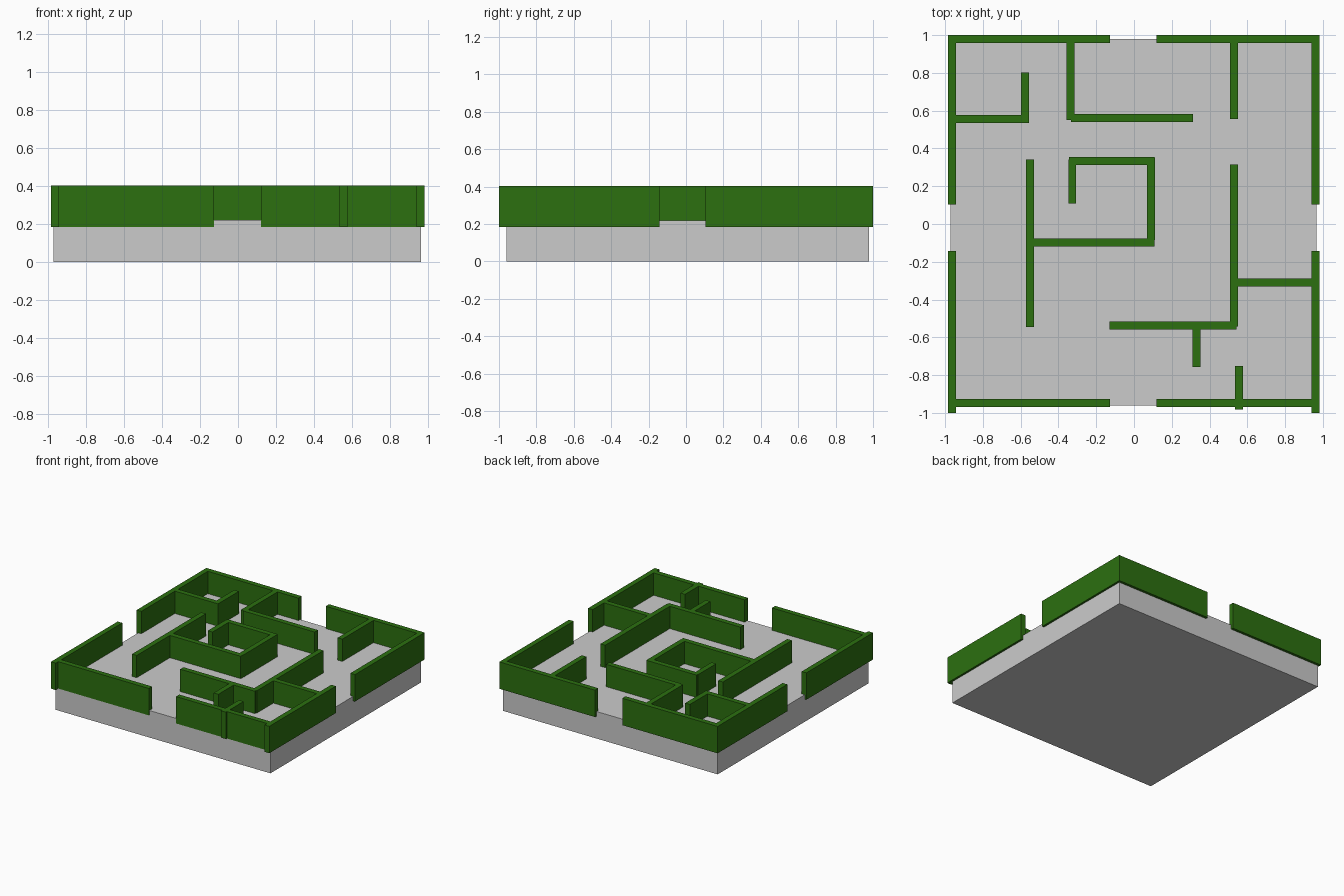
import bpy

if "Cube" in bpy.data.objects:
    bpy.data.objects.remove(bpy.data.objects["Cube"])

def box(name, x0, x1, y0, y1, z0, z1, mat=None):
    bpy.ops.mesh.primitive_cube_add(size=1, location=((x0 + x1) / 2, (y0 + y1) / 2, (z0 + z1) / 2))
    ob = bpy.context.object
    ob.name = name
    ob.scale = (x1 - x0, y1 - y0, z1 - z0)
    bpy.ops.object.transform_apply(location=False, rotation=False, scale=True)
    if mat:
        ob.data.materials.append(mat)
    return ob

green = bpy.data.materials.new("hedge_green")
green.diffuse_color = (0.025, 0.16, 0.005, 1)
green.use_nodes = True
green.node_tree.nodes["Principled BSDF"].inputs["Base Color"].default_value = green.diffuse_color

T = 0.021            # half hedge thickness
Z0, Z1 = 0.183, 0.402

def hedge_x(name, y, x0, x1):
    box(name, x0, x1, y - T, y + T, Z0, Z1, green)

def hedge_y(name, x, y0, y1):
    box(name, x - T, x + T, y0, y1, Z0, Z1, green)

# Ground slab
box("ground_slab", -0.971, 0.965, -0.961, 0.979, 0, 0.22)

# Outer hedges, with an entrance gap in each side
for side, x in (("left", -0.964), ("right", 0.961)):
    hedge_y(f"outer_hedge_{side}_back", x, 0.103, 0.96)
    hedge_y(f"outer_hedge_{side}_front", x, -1.0, -0.142)
for side, y, inset in (("back", 0.979, 0), ("front", -0.947, 0.03)):
    hedge_x(f"outer_hedge_{side}_left", y, -0.985 + inset, -0.126)
    hedge_x(f"outer_hedge_{side}_right", y, 0.12, 0.982 - inset)

# Inner hedges running along x: y, x start, x end
for i, w in enumerate([
    (0.556, -0.95, -0.555), (0.562, -0.333, 0.312), (0.334, -0.343, 0.109),
    (-0.098, -0.54, 0.108), (-0.309, 0.54, 0.945), (-0.538, -0.129, 0.543),
]):
    hedge_x(f"inner_hedge_across_{i + 1}", *w)

# Inner hedges running along y: x, y start, y end
for i, w in enumerate([
    (-0.576, 0.56, 0.803), (-0.336, 0.55, 0.965), (0.529, 0.557, 0.965),
    (-0.551, -0.546, 0.342), (0.089, -0.085, 0.352), (-0.327, 0.109, 0.342),
    (0.529, -0.543, 0.315), (0.332, -0.758, -0.55), (0.556, -0.981, -0.752),
]):
    hedge_y(f"inner_hedge_along_{i + 1}", *w)
